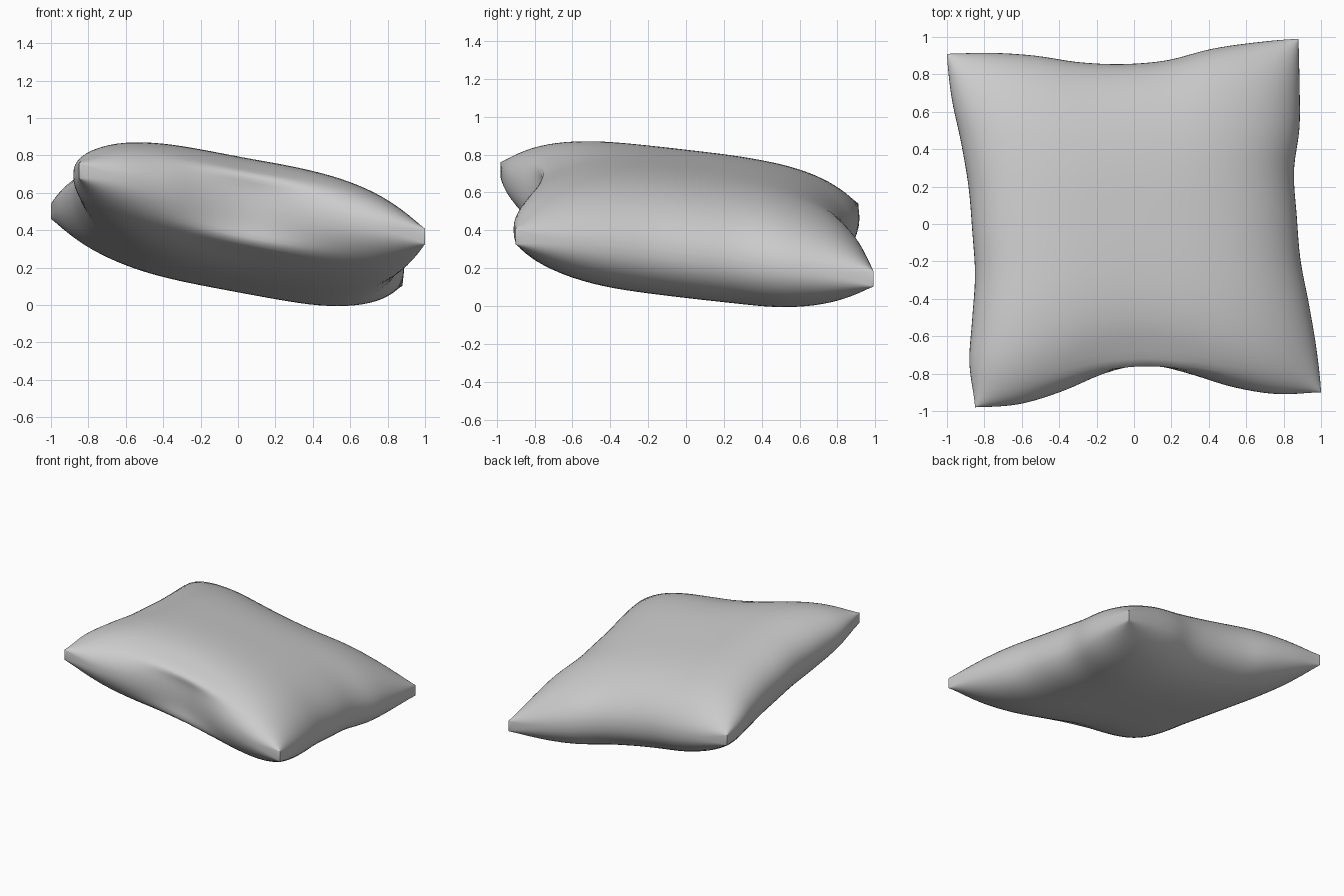
import bpy, bmesh, math

cube = bpy.data.objects.get("Cube")
if cube:
    bpy.data.objects.remove(cube, do_unlink=True)

# Seam outline, each side sampled evenly from corner to corner
FRONT = [-.98, -.965, -.905, -.83, -.80, -.83, -.88, -.91, -.90]
BACK = [.91, .915, .90, .865, .855, .875, .935, .97, .99]
RIGHT = [-.85, -.88, -.865, -.85, -.865, -.885, -.925, -.975, -1.0]
LEFT = [1.0, .975, .935, .89, .87, .855, .885, .885, .88]
SEGMENTS = 48


def spline(points, t):
    """Smooth curve through evenly spaced values, t from 0 to 1."""
    last = len(points) - 1
    i = min(int(t * last), last - 1)
    f = t * last - i
    a, b, c, d = (points[min(max(i + k, 0), last)] for k in (-1, 0, 1, 2))
    return b + f / 2 * (c - a + f * (2*a - 5*b + 4*c - d + f * (3*(b - c) + d - a)))


def puff(u):
    return max(0, 1 - abs(u) ** 3.3)


def cushion_point(u, v, side):
    s, t = (u + 1) / 2, (v + 1) / 2
    x = spline(RIGHT, t) * (1 - s) + spline(LEFT, t) * s
    y = spline(FRONT, s) * (1 - t) + spline(BACK, s) * t
    # Tilted middle plane, swollen on both sides, with small blunt corners
    z = .435 - .185 * x - .13 * y
    z += side * (.32 * math.sqrt(puff(u) * puff(v)) + .006 + .035 * (u * v) ** 6)
    # Front seam softly tucked in between two lips
    tuck = math.exp(-((x - .05) / .35) ** 2)
    y -= .04 * tuck * math.exp(-((v + .9) / .07) ** 2)
    y += .05 * tuck * max(0, 1 - (1 + v) / .1)
    return x, y, z


# Cushion: a closed slab whose two faces are swollen
bm = bmesh.new()
bmesh.ops.create_grid(bm, x_segments=SEGMENTS, y_segments=SEGMENTS, size=1)
lower = list(bm.verts)
extruded = bmesh.ops.extrude_face_region(bm, geom=list(bm.faces), use_keep_orig=True)
upper = [g for g in extruded["geom"] if isinstance(g, bmesh.types.BMVert)]
for verts, side in ((lower, -1), (upper, 1)):
    for vert in verts:
        u, v = (math.sin(c * math.pi / 2) for c in vert.co.xy)
        vert.co = cushion_point(u, v, side)
bmesh.ops.recalc_face_normals(bm, faces=bm.faces)

mesh = bpy.data.meshes.new("cushion")
bm.to_mesh(mesh)
bm.free()
cushion = bpy.data.objects.new("cushion", mesh)
bpy.context.collection.objects.link(cushion)

# Plain grey fabric
fabric = bpy.data.materials.new("grey_fabric")
fabric.use_nodes = True
color = (.6, .6, .6, 1)
fabric.diffuse_color = color
fabric.node_tree.nodes["Principled BSDF"].inputs["Base Color"].default_value = color
mesh.materials.append(fabric)

bpy.context.view_layer.objects.active = cushion
cushion.select_set(True)
bpy.ops.object.shade_smooth_by_angle(angle=math.radians(60))
